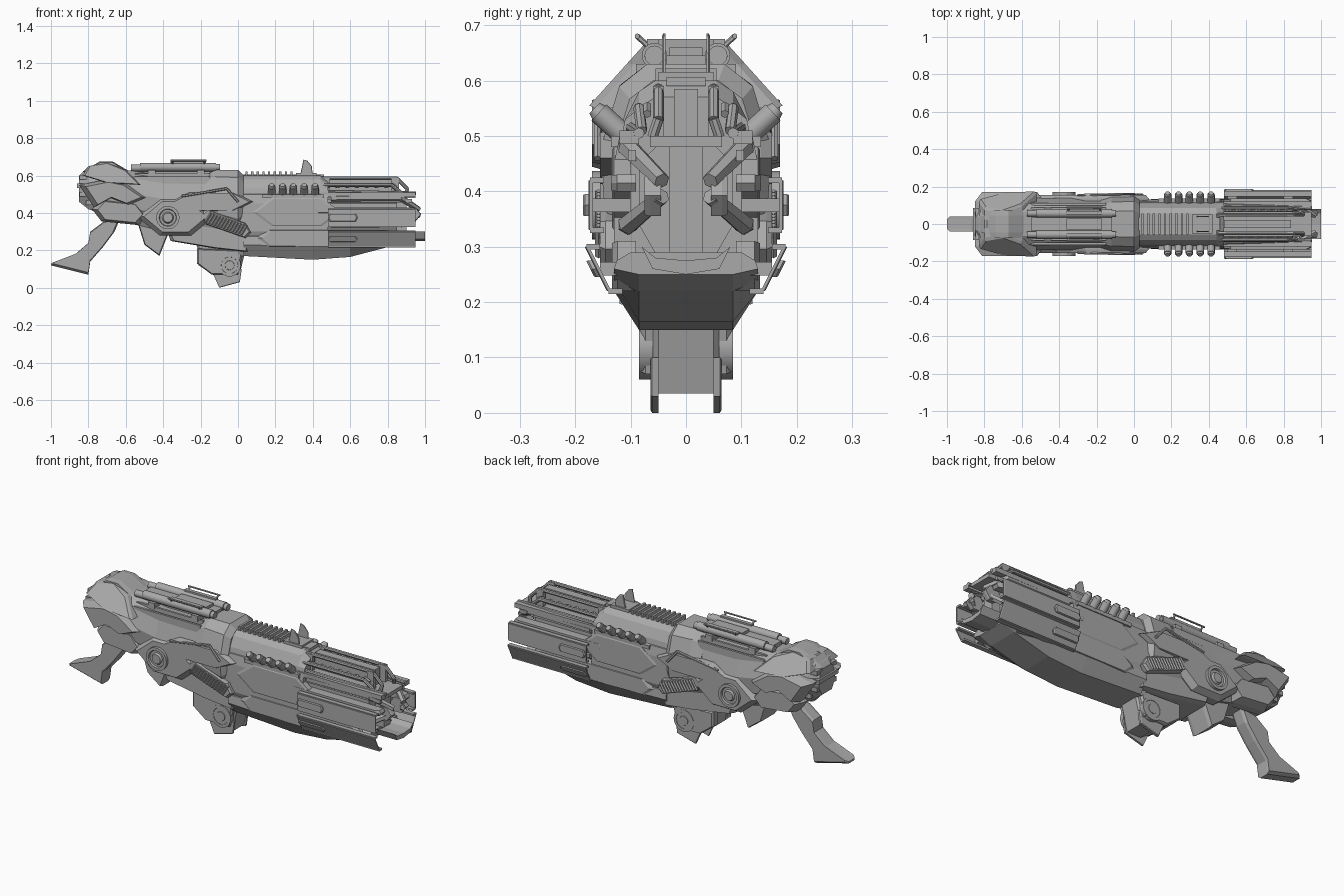
import bpy, bmesh, math
from mathutils import Vector, Matrix

cube = bpy.data.objects.get("Cube")
if cube:
    bpy.data.objects.remove(cube, do_unlink=True)

# Shared stations along the body, and common heights and widths
TAIL, BREECH, MUZZLE = -.85, .48, .95
DECK, SHELF = .6, .5
SIDE = .12

SHADE = (.4, .4, .4, 1)
grey = bpy.data.materials.new("plain_grey")
grey.use_nodes = True
grey.diffuse_color = SHADE
grey.node_tree.nodes["Principled BSDF"].inputs["Base Color"].default_value = SHADE


def finish(name, bm, mirror=False, smooth=False):
    """Clean the mesh, add it to the scene and mirror it across the body."""
    bmesh.ops.remove_doubles(bm, verts=bm.verts, dist=.0002)
    bmesh.ops.recalc_face_normals(bm, faces=bm.faces)
    mesh = bpy.data.meshes.new(name)
    bm.to_mesh(mesh)
    bm.free()
    mesh.materials.append(grey)
    part = bpy.data.objects.new(name, mesh)
    bpy.context.scene.collection.objects.link(part)
    if mirror:
        modifier = part.modifiers.new("Mirror", "MIRROR")
        modifier.use_axis = (False, True, False)
    if smooth:
        bpy.ops.object.select_all(action="DESELECT")
        part.select_set(True)
        bpy.context.view_layer.objects.active = part
        bpy.ops.object.shade_smooth_by_angle(angle=math.radians(40))


def stitch(bm, rings, cap_first=True):
    """Bridge equal rings of points and cap the ends."""
    loops = [[bm.verts.new(point) for point in ring] for ring in rings]
    count = len(loops[0])
    for near, far in zip(loops, loops[1:]):
        for i in range(count):
            j = (i + 1) % count
            bm.faces.new((near[i], near[j], far[j], far[i]))
    if cap_first:
        bm.faces.new(loops[0])
    bm.faces.new(loops[-1])


def plate(name, profile, inner, outer, bevel=.01, shrink=.92, lean=0):
    """Side profile pushed outward on both sides, chamfered, leaning with height."""
    bm = bmesh.new()
    center = sum((Vector(point) for point in profile), Vector((0, 0))) / len(profile)
    rings = []
    for y, scale in ((inner, 1), (outer - bevel, 1), (outer, shrink)):
        flat = [center.lerp(Vector(point), scale) for point in profile]
        rings.append([(point.x, y + lean * (point.y - center.y), point.y) for point in flat])
    stitch(bm, rings, cap_first=inner > 0)
    finish(name, bm, mirror=True)


def hexagon(start, end, low, high, nose=.05, slope=0):
    """Six-sided profile with pointed ends, sheared along its length."""
    middle = (low + high) / 2
    outline = [(start, middle), (start + nose, high), (end - nose, high),
               (end, middle), (end - nose, low), (start + nose, low)]
    return [(x, z + slope * (x - start)) for x, z in outline]


def loft(name, sections):
    """Symmetric body through cross-sections given as x and half outline."""
    bm = bmesh.new()
    rings = []
    for x, half in sections:
        left = [(x, y, z) for y, z in half]
        right = [(x, -y, z) for y, z in reversed(half)]
        rings.append(left + right)
    stitch(bm, rings)
    finish(name, bm)


def shell(x, width, top, bottom):
    """Rounded body section."""
    height = top - bottom
    return x, [(width * wide, top - height * drop) for wide, drop in
               ((.45, 0), (.78, .11), (1, .42), (.95, .7), (.6, 1))]


def rods(name, paths, radius, sides=8, tip=1):
    """Round bars along each path, on both sides."""
    bm = bmesh.new()
    for path in paths:
        for a, b in zip(path, path[1:]):
            a, b = Vector(a), Vector(b)
            along = b - a
            turn = along.to_track_quat("Z", "Y").to_matrix().to_4x4()
            bmesh.ops.create_cone(bm, cap_ends=True, segments=sides, radius1=radius,
                                  radius2=radius * tip, depth=along.length + radius * .3,
                                  matrix=Matrix.Translation((a + b) / 2) @ turn)
    finish(name, bm, mirror=True, smooth=sides > 6)


def box(name, start, end, inner, outer, low, high):
    """Block on both sides, or one centred block when inner is zero."""
    bm = bmesh.new()
    near = inner if inner else -outer
    corner, opposite = Vector((start, near, low)), Vector((end, outer, high))
    size = Matrix.Diagonal((*(opposite - corner), 1))
    place = Matrix.Translation((corner + opposite) / 2)
    bmesh.ops.create_cube(bm, size=1, matrix=place @ size)
    finish(name, bm, mirror=inner > 0)


def hub(name, x, z, inner, depth, radius):
    """Round hub with a raised rim on each side."""
    bm = bmesh.new()
    floor = depth - .01
    rings = []
    for rise, scale in ((0, 1), (depth, 1), (depth, .75), (floor, .7), (floor, .5), (depth, .4)):
        turns = [math.tau * step / 24 for step in range(24)]
        rings.append([(x + radius * scale * math.cos(turn), inner + rise,
                       z + radius * scale * math.sin(turn)) for turn in turns])
    stitch(bm, rings)
    finish(name, bm, mirror=True, smooth=True)


# Rear and middle body
loft("rear_body", [shell(TAIL, .07, DECK, .46), shell(-.8, .1, .65, .42),
                   shell(-.6, .14, .63, .35), shell(-.4, .14, DECK, .3),
                   shell(0, .14, DECK, .2)])
loft("collar", [shell(-.18, .13, DECK, .36), shell(-.12, .15, .63, .3),
                shell(0, .155, .63, .26), shell(.03, .13, DECK, .3)])
plate("rear_cap", hexagon(-.83, -.58, .57, .675, nose=.09), 0, .075, bevel=.03)
plate("shoulder_ridge", [(-.83, .6), (-.8, .65), (-.7, .67), (-.6, .63), (-.52, .55), (-.7, .56)],
      .06, .125, bevel=.015, lean=-.9)
plate("shoulder_armor", [(TAIL, .55), (-.7, .58), (-.6, .56), (-.48, .48), (-.58, .44), (-.68, .48), (-.77, .43)],
      .07, .17, bevel=.05, shrink=.8)
plate("jaw_plate", hexagon(-.78, -.48, .36, .48, slope=-.1), .05, .14, bevel=.05, shrink=.8)
plate("cheek_plate", hexagon(-.54, -.13, .28, .48, nose=.12), .08, .155, bevel=.03, shrink=.82)
plate("side_panel", hexagon(-.36, .08, .41, .51, nose=.1), .1, .155, bevel=.02)
plate("trigger_guard", [(-.54, .36), (-.36, .32), (-.42, .17), (-.5, .23)], 0, .07, bevel=.02)
plate("belly_block", [(-.4, .36), (.06, .36), (.06, .19), (-.12, .21), (-.36, .25)], 0, SIDE, bevel=.03)
hub("pivot_hub", -.375, .375, SIDE, .05, .062)
rods("panel_trim", [[(-.3, .155, .49), (-.06, .16, .53), (0, .16, .46)]], .007, sides=6)

# Louvres around the back end
for i in range(4):
    lean = .012 * (i - 1) ** 2
    height = .59 - .045 * i
    box(f"back_louvre_{i}", TAIL + lean - .01, -.76, 0, .085, height - .012, height + .012)

# Handle
plate("handle", [(-1, .12), (-.8, .07), (-.79, .14), (-.72, .22), (-.66, .3), (-.63, .37),
                 (-.71, .36), (-.79, .3), (-.8, .24), (-.87, .18), (-1, .13)], 0, .04, bevel=.015)

# Slanted side vent with slats
plate("vent_frame", hexagon(-.2, .07, .35, .43, nose=.03, slope=-.35), .1, .155)
slats = []
for i in range(13):
    x = -.16 + .016 * i
    z = .375 - .35 * (x + .16)
    slats.append([(x + .015, .158, z + .025), (x - .015, .158, z - .025)])
rods("vent_slats", slats, .006, sides=4)

# Fore grip pod
plate("pod_core", [(-.22, .24), (-.21, .12), (-.08, .035), (0, .035), (.04, .2)], 0, .06)
plate("pod_side", [(-.22, .21), (-.22, .13), (-.14, .07), (0, .07), (.03, .2)], .04, .083)
plate("pod_fin", [(-.14, .09), (-.1, 0), (.01, .03), (.02, .1)], .05, .064, bevel=.003)
hub("pod_hub", -.045, .12, .06, .025, .06)

# Forward body, chin and upper deck
loft("forward_body", [(x, [(.08, .52), (SIDE, SHELF), (.13, .45), (.13, .3), (.08, .17)])
                      for x in (0, BREECH)])
loft("chin", [(x, [(.1, .29), (.125, .275), (.13, crease), (.085, low)]) for x, crease, low in
              ((.03, .23, .17), (.4, .22, .15), (.6, .22, .165), (.81, .24, .22), (.88, .26, .25))])
loft("upper_deck", [(x, [(.055, top), (.085, top - .02), (.11, .53), (SIDE, BREECH)])
                    for x, top in ((0, DECK), (.44, DECK), (BREECH, .57))])
plate("side_wedge", hexagon(.08, .55, .33, .48, nose=.1), .1, .134, bevel=.004)
plate("side_blade", hexagon(.4, MUZZLE, .4, .43, nose=.01), .09, .135)
plate("lower_blade", hexagon(.1, .85, .22, .31), .09, .134)

# Front barrel block, shroud and muzzle
loft("barrel_block", [(x, [(.045, .49), (.085, .45), (.085, .34), (.045, .27)]) for x in (BREECH, .85)])
box("barrel_core", BREECH, .9, 0, .03, .29, SHELF)
box("shroud", BREECH, MUZZLE, 0, .065, BREECH, SHELF)
box("shroud_ridge", BREECH, .84, 0, .022, SHELF, .585)
box("side_bars", .44, MUZZLE, .085, SIDE, .485, .51)
box("inner_bars", BREECH, .93, .09, .105, .455, .475)
rods("muzzle_claws", [[(SHELF, .105, base), (.87, .105, base), (.965, .045, end)]
                      for base, end in ((.48, .42), (.34, .39))], .019, sides=6, tip=.8)
plate("muzzle_lips", hexagon(.88, .98, .355, .43, nose=.03), .045, .075)
loft("muzzle_tray", [(x, [(0, .275), (.055, .28), (.08, .3), (.06, .26), (0, .25)]) for x in (.7, 1)])

# Outer guard plates with folded lips and brackets, the lower ones tilted inward
for level, face, low, high, lean in (("upper", .168, .33, .42, 0), ("lower", .155, .22, .3, .5)):
    middle = (low + high) / 2
    panel = [(BREECH, low), (MUZZLE, low), (MUZZLE, high), (BREECH, high)]
    plate(f"{level}_guard", panel, face, face + .008, bevel=.002, shrink=.98, lean=lean)
    for edge, z in (("bottom", low), ("top", high)):
        fold = face + lean * (z - middle)
        box(f"{level}_guard_{edge}_lip", BREECH, MUZZLE, fold - .02, fold + .005, z - .005, z + .005)
    pad = hexagon(BREECH, .64, low + .025, high - .025, nose=.01)
    plate(f"{level}_guard_pad", pad, face, face + .018, bevel=.004, lean=lean)
    for x in (SHELF, .8):
        box(f"{level}_guard_bracket", x, x + .05, .1, face, middle - .012, middle + .012)

# Upper front rails with a wavy bar
rods("front_rails", [[(.44, .05, .585), (MUZZLE - .1, .05, .585), (.905, .05, .53), (.9, .06, SHELF)],
                     [(.44, .085, .55), (.82, .085, .55), (.87, .08, .51)],
                     [(.44, .1, .515), (MUZZLE, .085, .505)]], .01)
rods("wavy_bar", [[(BREECH + .026 * i, .07, .54 + .014 * (i % 2)) for i in range(15)]], .008, sides=6)
for x in (.45, .82):
    box("rail_mount", x, x + .04, .04, .06, SHELF, .59)

# Canisters along both sides
spots = [.18 + .058 * i for i in range(5)]
rods("canisters", [[(x, .1, .49), (x, .155, .54)] for x in spots], .02, sides=12)
rods("canister_caps", [[(x, .155, .54), (x, .163, .548)] for x in spots], .019, sides=12, tip=.7)
box("canister_shelf", .13, .46, .1, .135, BREECH, SHELF)

# Top toothed rail and sight
box("top_rail", .02, .46, 0, .035, .59, .606)
for i in range(9):
    x = .04 + .03 * i
    box(f"rail_tooth_{i}", x, x + .012, 0, .055, DECK, .622)
plate("sight_fins", [(.33, .59), (.35, .685), (.37, .68), (.395, .65), (.4, .59)], .037, .043, bevel=.002)
box("sight_base", .31, .42, 0, .05, .59, .615)

# Twin tubes above the rear body
rods("top_tubes", [[(-.52, .057, .645), (-.12, .057, .645)]], .023, sides=14)
rods("tube_ends", [[(-.57, .057, .64), (-.1, .057, .645)]], .018, sides=12)
box("tube_cradle", -.55, -SIDE, 0, .035, DECK, .645)
box("cradle_spine", -.36, -.17, 0, .03, .64, .66)
box("tube_ridge", -.36, -.17, .05, .07, .66, .675)
rods("tube_flanges", [[(x, .066, .66), (x, .088, .68)] for x in (-.35, -.18)]
     + [[(-.36, .088, .68), (-.17, .088, .68)]], .005, sides=6)
for x in (-.48, -.22):
    box("tube_saddle", x, x + .04, 0, .09, DECK, .63)
for inner, top in ((.075, .61), (.1, .595)):
    box("deck_strake", -.55, -.15, inner, inner + .012, top - .04, top)
